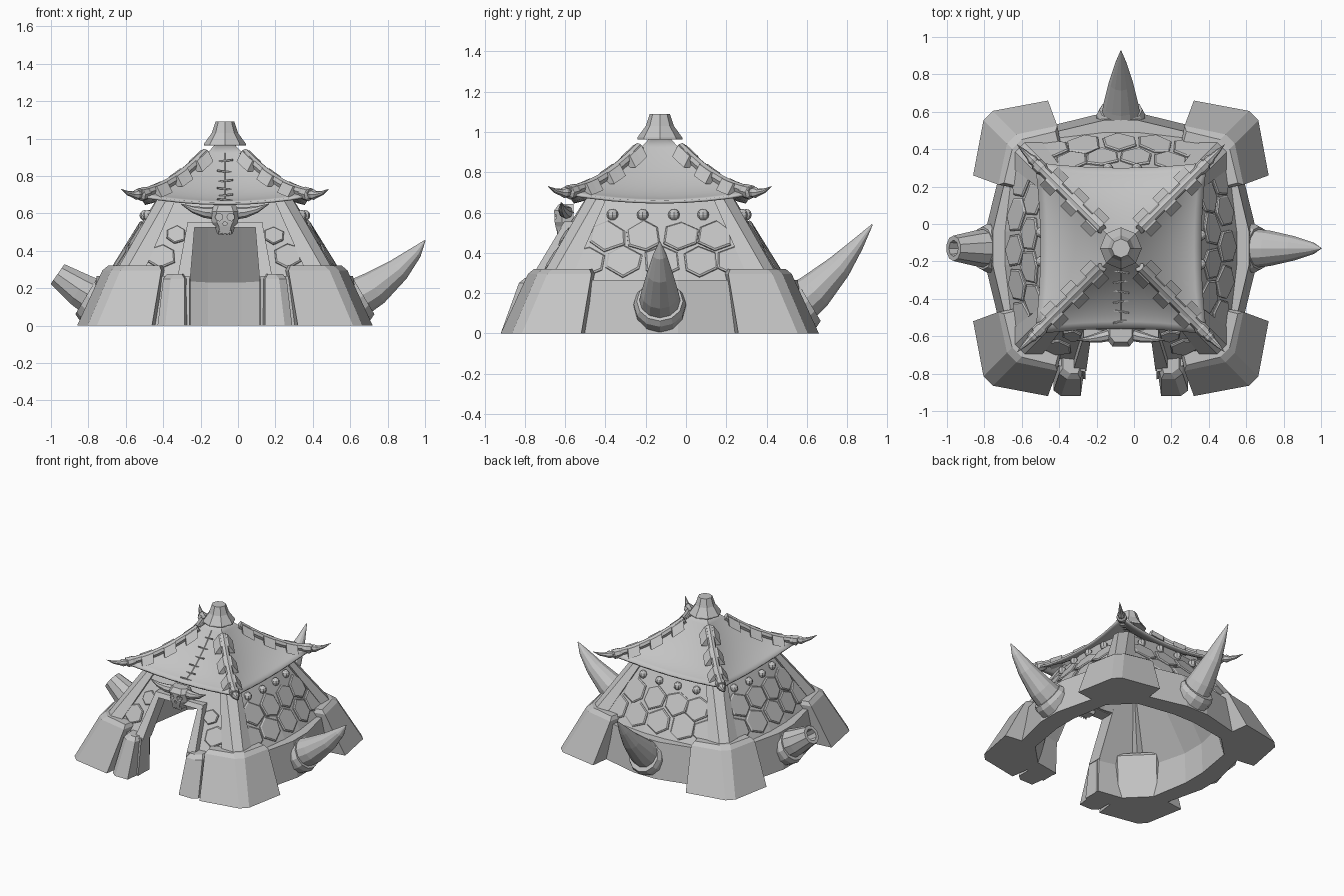
import bpy, bmesh, math, random
from mathutils import Vector, Matrix

random.seed(4)
if "Cube" in bpy.data.objects:
    bpy.data.objects.remove(bpy.data.objects["Cube"])

grey = bpy.data.materials.new("plain grey")
grey.use_nodes = True
grey.diffuse_color = (0.55, 0.55, 0.55, 1)
grey.node_tree.nodes["Principled BSDF"].inputs["Base Color"].default_value = (0.55, 0.55, 0.55, 1)

CENTRE = Matrix.Translation((-0.07, -0.13, 0))


def turn(k):
    return Matrix.Rotation(k * math.pi / 2, 4, 'Z')


def make(name, bm, k=0):
    """Turn a bmesh by k quarter turns about the hut's axis and add it to the scene."""
    bmesh.ops.recalc_face_normals(bm, faces=bm.faces)
    bm.transform(CENTRE @ turn(k))
    me = bpy.data.meshes.new(name)
    bm.to_mesh(me)
    bm.free()
    me.materials.append(grey)
    ob = bpy.data.objects.new(name, me)
    bpy.context.collection.objects.link(ob)
    return ob


def loft(name, rings, k=0, caps=True, closed=False):
    bm = bmesh.new()
    rows = [[bm.verts.new(p) for p in r] for r in rings]
    n = len(rows[0])
    pairs = list(zip(rows, rows[1:])) + ([(rows[-1], rows[0])] if closed else [])
    for a, b in pairs:
        for i in range(n):
            j = (i + 1) % n
            bm.faces.new((a[i], a[j], b[j], b[i]))
    if caps and not closed:
        bm.faces.new(rows[0])
        bm.faces.new(rows[-1])
    return make(name, bm, k)


def tube(name, points, radii, k=0, sides=8):
    pts = [Vector(p) for p in points]
    rings = []
    for i, p in enumerate(pts):
        t = pts[min(i + 1, len(pts) - 1)] - pts[max(i - 1, 0)]
        q = t.to_track_quat('Z', 'Y')
        ring = []
        for s in range(sides):
            a = math.tau * s / sides
            ring.append(p + q @ Vector((math.cos(a), math.sin(a), 0)) * radii[i])
        rings.append(ring)
    return loft(name, rings, k)


def cut(ob, cutter):
    """Subtract a cutter, bake the result and discard the cutter."""
    mod = ob.modifiers.new("cut", 'BOOLEAN')
    mod.operation, mod.solver, mod.object = 'DIFFERENCE', 'EXACT', cutter
    dg = bpy.context.evaluated_depsgraph_get()
    me = bpy.data.meshes.new_from_object(ob.evaluated_get(dg))
    ob.modifiers.clear()
    ob.data = me
    bpy.data.objects.remove(cutter)


def outline(mid, corner, z, w=0.09):
    pts = []
    for k in range(4):
        for p in ((mid, -w, z), (mid, w, z), (corner, corner, z)):
            pts.append(turn(k) @ Vector(p))
    return pts


def door_cutter(wide=0.19):
    slab = [[(x, y, z) for x, y in ((-w, -1), (w, -1), (w, -0.3), (-w, -0.3))]
            for z, w in ((-0.1, wide), (0.27, wide), (0.53, wide - 0.025))]
    return loft("door_cutter", slab)


# Hollow sloping walls and the low ring wall, with the doorway cut through both
upper = loft("upper_wall", [outline(0.66, 0.60, 0.2), outline(0.375, 0.34, 0.66),
                            outline(0.31, 0.28, 0.66), outline(0.59, 0.53, 0.2)], closed=True)
cut(upper, door_cutter())
ring = loft("ring_wall", [outline(0.725, 0.60, 0), outline(0.685, 0.57, 0.265),
                          outline(0.57, 0.50, 0.265), outline(0.58, 0.51, 0)], closed=True)
cut(ring, door_cutter())


def wall_point(y, z, out=0.0):
    f = (z - 0.2) / 0.46
    mid, corner = 0.66 - 0.285 * f, 0.60 - 0.26 * f
    g = max(0, abs(y) - 0.09) / (corner - 0.09)
    return Vector((mid + (corner - mid) * g + out, y, z + out * 0.6))


# Corner buttresses with leaning pillars above
def buttress_ring(far, side, near, z):
    c = far * 0.93
    return [(far, side, z), (c, c - 0.05, z), (c - 0.05, c, z), (side, far, z),
            (near, side + 0.16, z), (side + 0.16, near, z)]


def pillar_ring(o, i, z):
    c = o - 0.05
    return [(o, i, z), (o, c, z), (c, o, z), (i, o, z), (i, i, z)]


for k in range(4):
    loft("corner_buttress", [buttress_ring(0.79, 0.39, 0.36, 0), buttress_ring(0.655, 0.34, 0.31, 0.295),
                             buttress_ring(0.625, 0.35, 0.32, 0.32)], k)
    loft("corner_pillar", [pillar_ring(0.605, 0.45, 0.25), pillar_ring(0.365, 0.265, 0.67)], k)

# Broad raised stones and round studs on the walls
side_stones = [(y, 0.355, 0.1) for y in (-0.36, -0.18, 0.01, 0.2, 0.37)]
side_stones += [(y, 0.48, 0.1) for y in (-0.26, -0.08, 0.1, 0.27)]
door_stones = ((-0.34, 0.37, 0.085), (0.34, 0.37, 0.085), (-0.26, 0.485, 0.06), (0.26, 0.48, 0.06))


def stone(y, z, r, k):
    start = random.uniform(0.4, 0.6)
    shape = [(math.tau * (i + start + random.uniform(-0.1, 0.1)) / 6, r * random.uniform(0.88, 1.02))
             for i in range(6)]
    loft("wall_stone", [[wall_point(y + s * d * math.cos(a), z + s * d * 0.8 * math.sin(a), out)
                         for a, d in shape] for s, out in ((1, -0.01), (1, 0.006), (0.9, 0.011))], k)


for k in range(4):
    for y, z, r in (door_stones if k == 3 else side_stones):
        stone(y, z, r, k)
    if k < 3:
        for y in (-0.235, -0.085, 0.07, 0.215):
            bm = bmesh.new()
            bmesh.ops.create_uvsphere(bm, u_segments=8, v_segments=6, radius=0.029,
                                      matrix=Matrix.Translation(wall_point(y, 0.585, 0.006)))
            make("wall_stud", bm, k)

# Door posts, jambs and lintel
for s in (-1, 1):
    loft("door_post", [[(s * x, y, z) for x, y in ((a, b), (a + 0.03, f), (c - 0.04, f), (c, f + 0.03), (c, b))]
                       for a, c, f, b, z in ((0.185, 0.36, -0.79, -0.57, 0), (0.185, 0.33, -0.70, -0.57, 0.25),
                                             (0.20, 0.31, -0.67, -0.57, 0.275))])
    loft("door_jamb", [[(s * x, y, z) for x, y in ((a, f), (c, f), (c, f + 0.11), (a, f + 0.11))]
                       for a, c, f, z in ((0.185, 0.255, -0.655, 0.25), (0.16, 0.2, -0.475, 0.55))])
loft("door_lintel", [[(x, y, z) for y, z in ((-0.495, 0.525), (-0.475, 0.555), (-0.40, 0.555), (-0.40, 0.525))]
                     for x in (-0.2, 0.2)])


# Sagging cloth roof
def roof_point(t, u, lift=0.0):
    s = 0.05 + 0.41 * t
    dip = (1 - u * u) * t
    return Vector((s - 0.03 * dip, s * u, 0.70 + 0.27 * (1 - t) ** 1.7 - 0.042 * dip + lift))


DIV = 8
roof = loft("cloth_roof", [[turn(k) @ roof_point(r / 10, 2 * i / DIV - 1) for k in range(4) for i in range(DIV)]
                           for r in range(11)], caps=False)
solid = roof.modifiers.new("thickness", 'SOLIDIFY')
solid.thickness = 0.014
bpy.context.view_layer.objects.active = roof
roof.select_set(True)
bpy.ops.object.shade_smooth_by_angle(angle=math.radians(35))
roof.select_set(False)

# Ridge logs, wide straps and spiked ends
across = Vector((1, -1, 0)).normalized()
for k in range(4):
    tube("ridge_log", [roof_point(t / 8, 1, 0.008) for t in range(1, 9)], [0.027] * 8, k)
    for t in (0.22, 0.48, 0.75):
        loft("ridge_strap", [[roof_point(t + d, 1, 0.008) + across * x + Vector((0, 0, z)) for x, z in
                              ((-0.07, -0.035), (-0.03, 0.022), (0.03, 0.022), (0.07, -0.035))]
                             for d in (-0.07, 0, 0.07)], k)
    spike = ((0.41, 0.71, 0.027), (0.425, 0.707, 0.036), (0.45, 0.70, 0.036), (0.458, 0.70, 0.024),
             (0.475, 0.70, 0.028), (0.49, 0.70, 0.018), (0.52, 0.708, 0.012), (0.555, 0.73, 0.001))
    tube("ridge_spike", [(d, d, z) for d, z, r in spike], [r for d, z, r in spike], k)

# Flared roof cap
tube("roof_cap", [(0, 0, z) for z in (0.962, 0.972, 1.03, 1.09)], [0.112, 0.112, 0.07, 0.05])

# Seam and stitches down the front of the roof
tube("roof_seam", [roof_point(t / 10, 0, 0.001) for t in range(1, 10)], [0.003] * 9, 3, 4)
for i in range(6):
    p = roof_point(0.2 + 0.14 * i, 0, 0.005)
    d = Vector((0.008 * (-1) ** i, 0.042, 0.005 * (-1) ** i))
    tube("roof_stitch", [p - d, p + d], [0.006, 0.006], 3, 5)

# Great horns: whole on the left and back, snapped off on the right
SIDE = ((0.67, 0.125), (0.80, 0.20), (0.93, 0.30), (1.02, 0.39), (1.07, 0.455))
BACK = ((0.67, 0.13), (0.77, 0.21), (0.89, 0.33), (0.98, 0.44), (1.055, 0.54))
for k, path in ((0, SIDE), (1, BACK)):
    tube("great_horn", [(x, 0, z) for x, z in path], [0.11, 0.094, 0.064, 0.034, 0.003], k, 12)
broken = tube("broken_horn", [(0.67, 0, 0.13), (0.78, 0, 0.195), (0.895, 0, 0.275)], [0.112, 0.095, 0.068], 2, 10)
cut(broken, tube("hollow_cutter", [(0.82, 0, 0.222), (0.95, 0, 0.313)], [0.035, 0.05], 2, 8))
for k in range(3):
    tube("horn_collar", [(0.665, 0, 0.117), (0.715, 0, 0.145), (0.74, 0, 0.16)], [0.128, 0.13, 0.115], k, 12)

# Horned skull above the door
skull = loft("skull", [[(x * w, -0.43 - d * y, z) for x, y in ((-1, 0), (-1, 0.6), (-0.6, 1), (0.6, 1), (1, 0.6), (1, 0))]
                       for z, w, d in ((0.493, 0.042, 0.078), (0.53, 0.054, 0.088), (0.552, 0.07, 0.092),
                                       (0.61, 0.076, 0.095), (0.643, 0.058, 0.07))])
for x, z, r in ((-0.032, 0.58, 0.021), (0.032, 0.58, 0.021), (0, 0.545, 0.011)):
    cut(skull, tube("socket_cutter", [(x, -0.6, z), (x, -0.495, z)], [r, r], 0, 7))
for s in (-1, 1):
    tube("skull_horn", [(s * 0.05, -0.46, 0.60), (s * 0.11, -0.475, 0.605), (s * 0.17, -0.485, 0.62),
                        (s * 0.235, -0.49, 0.65)], [0.034, 0.029, 0.018, 0.002])
    for x in (0.011, 0.029):
        tube("skull_tooth", [(s * x, -0.503, 0.512), (s * x, -0.503, 0.485)], [0.009, 0.006], 0, 5)
